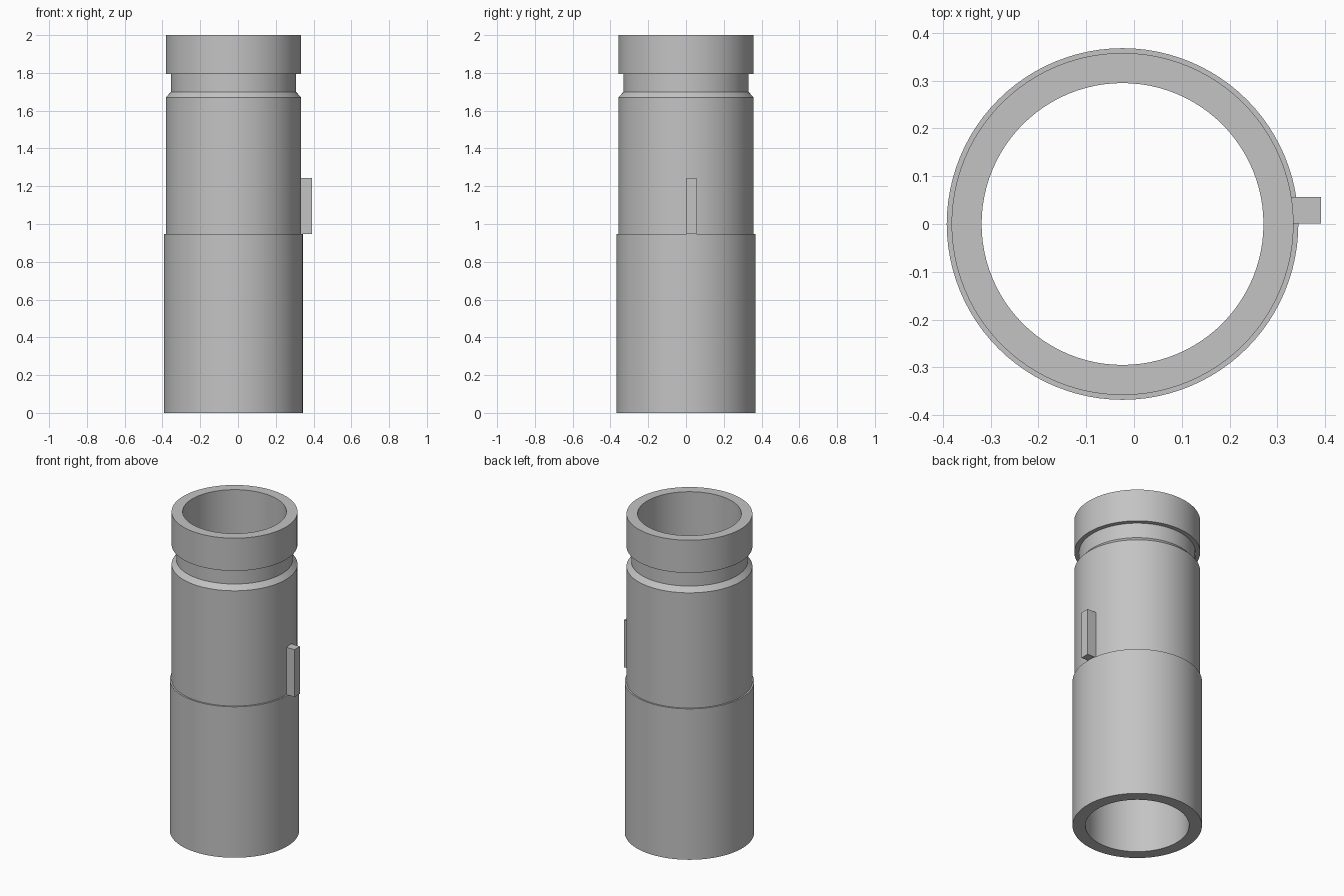
import bpy, bmesh, math

cube = bpy.data.objects.get("Cube")
if cube:
    bpy.data.objects.remove(cube, do_unlink=True)

AXIS_X = -0.024
SIDES = 96

# Plain grey material
grey = bpy.data.materials.new("grey")
grey.use_nodes = True
colour = (0.55, 0.55, 0.55, 1)
grey.diffuse_color = colour
grey.node_tree.nodes["Principled BSDF"].inputs["Base Color"].default_value = colour


def finish(bm, name, location):
    bmesh.ops.recalc_face_normals(bm, faces=bm.faces)
    mesh = bpy.data.meshes.new(name)
    bm.to_mesh(mesh)
    bm.free()
    mesh.materials.append(grey)
    obj = bpy.data.objects.new(name, mesh)
    obj.location = location
    bpy.context.collection.objects.link(obj)
    return obj


# Stepped tube: closed wall profile (radius, height) turned about z
profile = [(0.295, 0), (0.368, 0), (0.368, 0.947), (0.358, 0.947),
           (0.358, 1.67), (0.331, 1.7), (0.331, 1.795), (0.358, 1.795),
           (0.358, 2), (0.295, 2)]
bm = bmesh.new()
verts = [bm.verts.new((r, 0, z)) for r, z in profile]
edges = [bm.edges.new((a, b)) for a, b in zip(verts, verts[1:] + verts[:1])]
bmesh.ops.spin(bm, geom=verts + edges, axis=(0, 0, 1), cent=(0, 0, 0),
               angle=math.tau, steps=SIDES, use_merge=True)
bmesh.ops.remove_doubles(bm, verts=bm.verts, dist=0.0001)
tube = finish(bm, "stepped_tube", (AXIS_X, 0, 0))
bpy.context.view_layer.objects.active = tube
tube.select_set(True)
bpy.ops.object.shade_smooth_by_angle(angle=math.radians(30))

# Locating key on the left side, sunk slightly into the wall
bm = bmesh.new()
bmesh.ops.create_cube(bm, size=1)
bmesh.ops.scale(bm, vec=(0.075, 0.055, 0.297), verts=bm.verts)
finish(bm, "locating_key", (0.3535, 0.029, 1.0955))
